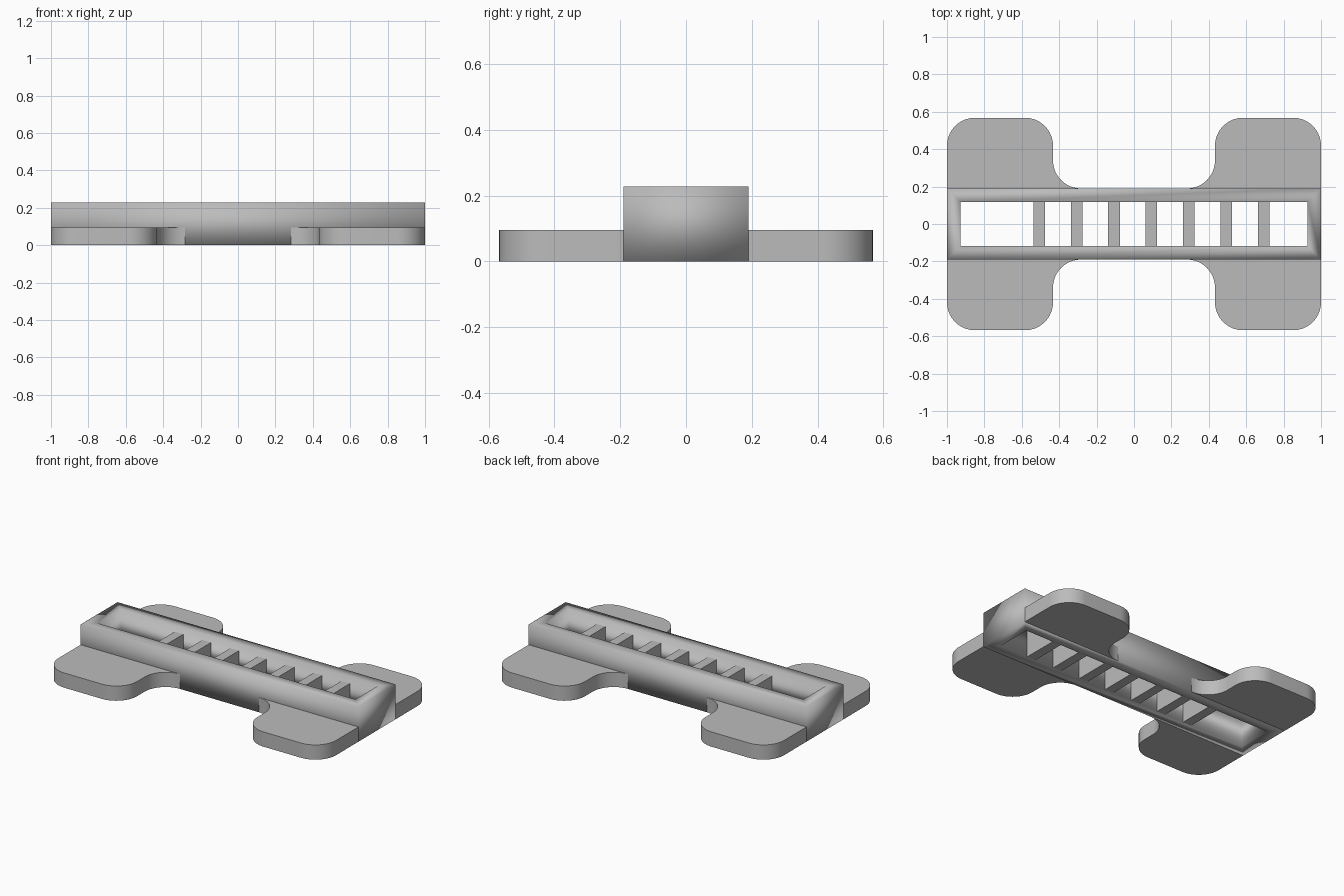
import bpy, bmesh
from math import sin, cos, pi, radians

default = bpy.data.objects.get("Cube")
if default:
    bpy.data.objects.remove(default, do_unlink=True)

# Main dimensions
HALF_X, FRAME_Y, PAD_Y = 1.0, 0.19, 0.568
PAD_X, RADIUS = 0.433, 0.15
PAD_Z, FRAME_Z, BAR_Z = 0.096, 0.228, 0.187
WALL = 0.073

grey = bpy.data.materials.new("plain grey")
grey.use_nodes = True
colour = (0.5, 0.5, 0.5, 1)
grey.diffuse_color = colour
grey.node_tree.nodes["Principled BSDF"].inputs["Base Color"].default_value = colour


def make_object(name, bm):
    bmesh.ops.recalc_face_normals(bm, faces=bm.faces)
    mesh = bpy.data.meshes.new(name)
    bm.to_mesh(mesh)
    bm.free()
    mesh.materials.append(grey)
    mesh.shade_smooth()
    mesh.set_sharp_from_angle(angle=radians(30))
    obj = bpy.data.objects.new(name, mesh)
    bpy.context.collection.objects.link(obj)
    return obj


def box(x0, x1, y0, y1, z0, z1):
    bm = bmesh.new()
    bmesh.ops.create_cube(bm, size=1)
    for v in bm.verts:
        v.co.x = x1 if v.co.x > 0 else x0
        v.co.y = y1 if v.co.y > 0 else y0
        v.co.z = z1 if v.co.z > 0 else z0
    return bm


def arc(cx, cy, start, end, steps=16):
    angles = [radians(start + (end - start) * i / steps) for i in range(steps + 1)]
    return [(cx + RADIUS * cos(a), cy + RADIUS * sin(a)) for a in angles]


# Open rectangular frame: four outer walls thickened inwards
bm = box(-HALF_X, HALF_X, -FRAME_Y, FRAME_Y, 0, FRAME_Z)
caps = [f for f in bm.faces if abs(f.normal.z) > 0.5]
bmesh.ops.delete(bm, geom=caps, context="FACES_ONLY")
frame = make_object("rectangular_frame", bm)
shell = frame.modifiers.new("Wall thickness", "SOLIDIFY")
shell.thickness = WALL
shell.offset = -1
shell.use_even_offset = True

# Rounded foot pad with a fillet into the frame, mirrored to all four corners
outline = [(HALF_X, FRAME_Y)]
outline += arc(HALF_X - RADIUS, PAD_Y - RADIUS, 0, 90)
outline += arc(PAD_X + RADIUS, PAD_Y - RADIUS, 90, 180)
outline += arc(PAD_X - RADIUS, FRAME_Y + RADIUS, 0, -90)
bm = bmesh.new()
base = bm.faces.new([bm.verts.new((x, y, 0)) for x, y in outline])
top = bmesh.ops.extrude_face_region(bm, geom=[base], use_keep_orig=True)["geom"]
for v in top:
    if isinstance(v, bmesh.types.BMVert):
        v.co.z = PAD_Z
pads = make_object("foot_pads", bm)
mirror = pads.modifiers.new("Four corners", "MIRROR")
mirror.use_axis = (True, True, False)
mirror.use_mirror_merge = False

# Row of cross bars inside the frame
inner = FRAME_Y - WALL
for i in range(7):
    x = -0.507 + 0.2 * i
    make_object(f"cross_bar_{i + 1}", box(x - 0.031, x + 0.031, -inner, inner, 0, BAR_Z))
